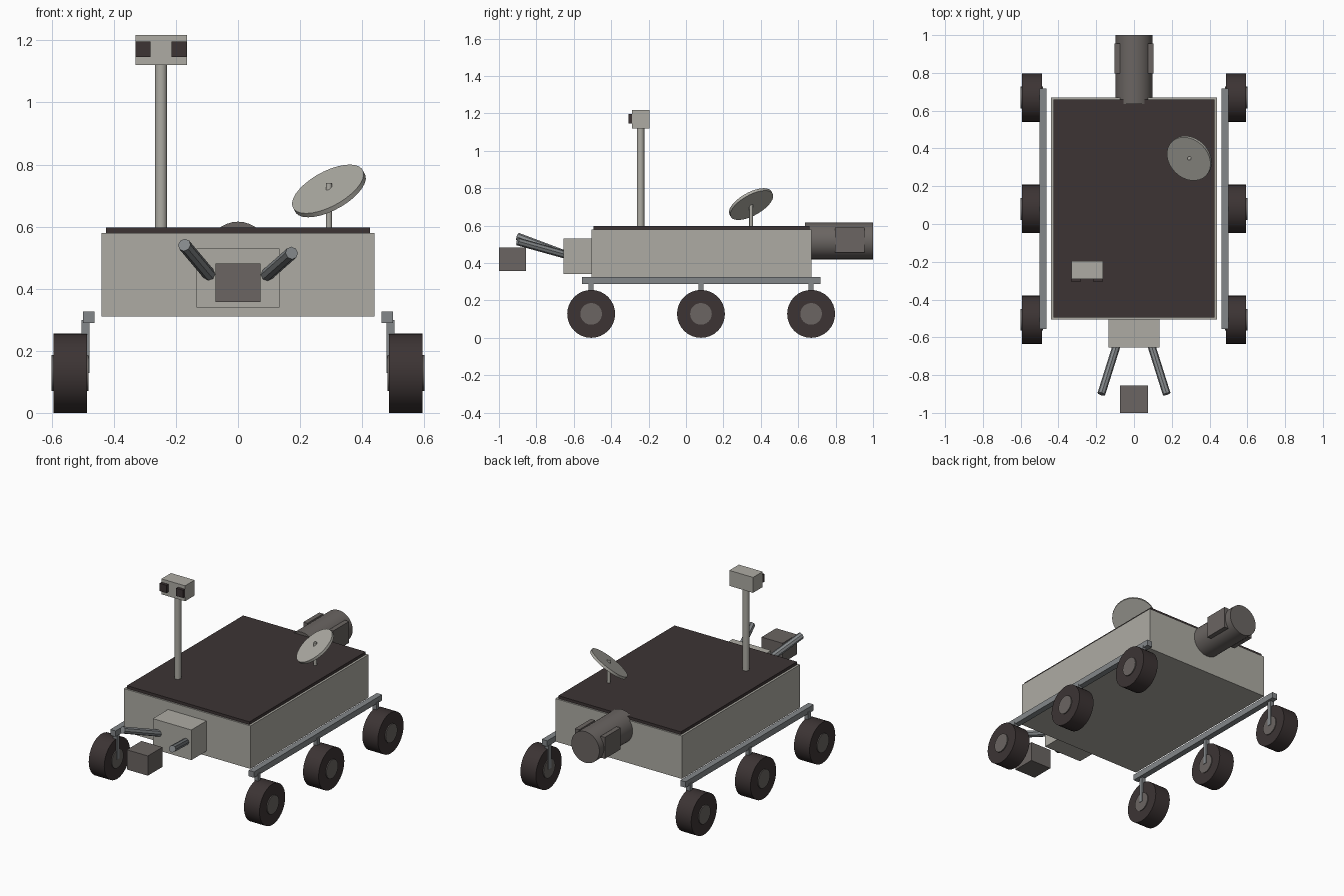
import bpy
import math
from mathutils import Vector

cube = bpy.data.objects.get("Cube")
if cube:
    bpy.data.objects.remove(cube, do_unlink=True)


def material(name, r, g, b):
    m = bpy.data.materials.new(name)
    m.use_nodes = True
    m.diffuse_color = (r, g, b, 1)
    m.node_tree.nodes["Principled BSDF"].inputs["Base Color"].default_value = (r, g, b, 1)
    return m


pale = material("pale grey", 0.42, 0.41, 0.37)
dark = material("dark panel", 0.045, 0.034, 0.034)
brown = material("brown grey", 0.145, 0.13, 0.122)
steel = material("steel", 0.23, 0.245, 0.255)


def box(name, mat, low, high):
    """Box between two opposite corners."""
    low, high = Vector(low), Vector(high)
    bpy.ops.mesh.primitive_cube_add(size=1, location=(low + high) / 2)
    ob = bpy.context.object
    ob.name = name
    ob.scale = high - low
    bpy.ops.object.transform_apply(location=False, rotation=False, scale=True)
    ob.data.materials.append(mat)
    return ob


def rod(name, mat, start, end, radius, sides=32):
    """Cylinder between two points."""
    start, end = Vector(start), Vector(end)
    axis = end - start
    bpy.ops.mesh.primitive_cylinder_add(vertices=sides, radius=radius, depth=axis.length,
                                        location=(start + end) / 2)
    ob = bpy.context.object
    ob.name = name
    ob.rotation_euler = axis.to_track_quat("Z", "Y").to_euler()
    ob.data.materials.append(mat)
    bpy.ops.object.shade_smooth_by_angle(angle=math.radians(40))
    return ob


# Chassis
box("body", pale, (-0.44, -0.505, 0.31), (0.44, 0.67, 0.58))
box("deck_panel", dark, (-0.426, -0.495, 0.58), (0.426, 0.66, 0.598))

# Camera mast
rod("mast", pale, (-0.248, -0.243, 0.59), (-0.248, -0.243, 1.13), 0.02, 16)
box("camera_head", pale, (-0.33, -0.29, 1.12), (-0.165, -0.195, 1.217))
for side, x in (("right", -0.306), ("left", -0.19)):
    box(side + "_camera_eye", dark, (x - 0.024, -0.308, 1.147), (x + 0.024, -0.28, 1.196))

# Tilted dish antenna on a post
rod("dish_post", pale, (0.293, 0.348, 0.59), (0.293, 0.348, 0.74), 0.01, 12)
centre = Vector((0.293, 0.348, 0.715))
normal = Vector((-0.43, -0.44, 0.79)).normalized()
rod("dish", pale, centre - normal * 0.008, centre + normal * 0.008, 0.128)

# Rear power unit with side plates
rod("power_unit", brown, (0, 0.635, 0.518), (0, 1, 0.518), 0.098)

# Front instrument box and tool block
box("instrument_box", pale, (-0.134, -0.655, 0.34), (0.134, -0.5, 0.53))
box("tool_block", brown, (-0.073, -1, 0.358), (0.073, -0.855, 0.482))

for s, side in ((1, "left"), (-1, "right")):
    x0, x1 = sorted((s * 0.075, s * 0.104))
    box(side + "_power_plate", brown, (x0, 0.797, 0.455), (x1, 0.955, 0.59))

    # Arms reaching forward, the right one raised a little more
    tip_z = 0.515 if s > 0 else 0.541
    rod(side + "_arm", steel, (s * 0.088, -0.63, 0.44), (s * 0.173, -0.9, tip_z), 0.021, 8)

    # Suspension bar with three wheels
    x0, x1 = sorted((s * 0.463, s * 0.5))
    box(side + "_rocker_bar", steel, (x0, -0.555, 0.289), (x1, 0.718, 0.326))
    for place, y in (("front", -0.507), ("middle", 0.08), ("rear", 0.669)):
        name = side + "_" + place
        x0, x1 = sorted((s * 0.478, s * 0.504))
        box(name + "_strut", steel, (x0, y - 0.013, 0.128), (x1, y + 0.013, 0.3))
        rod(name + "_wheel", dark, (s * 0.486, y, 0.128), (s * 0.594, y, 0.128), 0.128)
        rod(name + "_hub", brown, (s * 0.481, y, 0.128), (s * 0.6, y, 0.128), 0.058, 24)
